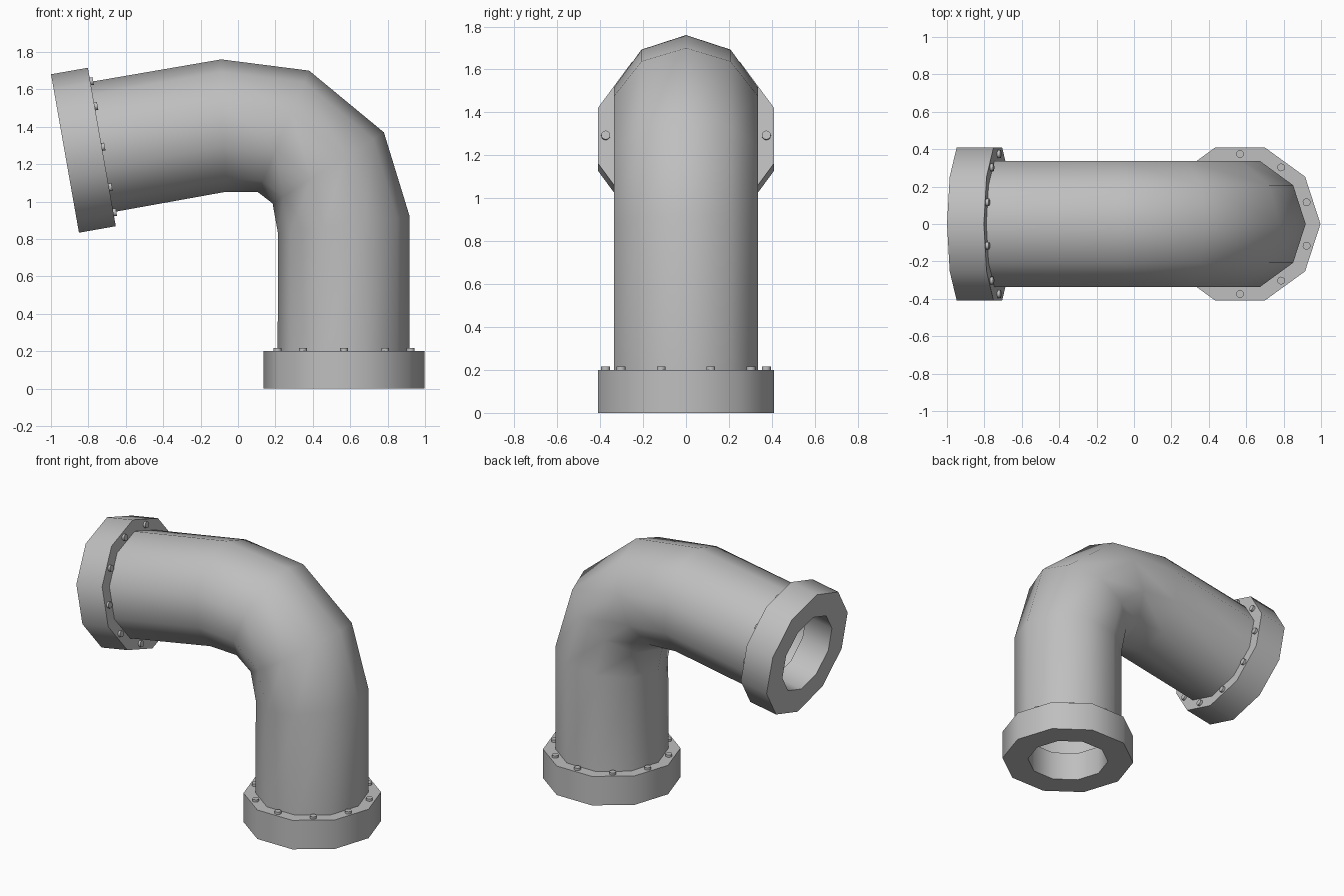
import bpy, bmesh
from math import sin, cos, pi, radians
from mathutils import Vector, Matrix

cube = bpy.data.objects.get("Cube")
if cube:
    bpy.data.objects.remove(cube, do_unlink=True)

SIDES = 10
PIPE_R, FLANGE_R, HOLE_R, BOLT_RING = 0.353, 0.43, 0.263, 0.374
FLANGE_H = 0.2

steel = bpy.data.materials.new("grey_steel")
steel.use_nodes = True
colour = (0.52, 0.52, 0.52, 1)
steel.diffuse_color = colour
steel.node_tree.nodes["Principled BSDF"].inputs["Base Color"].default_value = colour


def finish(bm, name, matrix=Matrix()):
    bmesh.ops.recalc_face_normals(bm, faces=bm.faces)
    mesh = bpy.data.meshes.new(name)
    bm.to_mesh(mesh)
    bm.free()
    mesh.materials.append(steel)
    obj = bpy.data.objects.new(name, mesh)
    obj.matrix_world = matrix
    bpy.context.collection.objects.link(obj)
    bpy.ops.object.select_all(action='DESELECT')
    obj.select_set(True)
    bpy.context.view_layer.objects.active = obj
    bpy.ops.object.shade_smooth_by_angle(angle=radians(45))
    return obj


def ring(bm, centre, u, v):
    angles = [2 * pi * i / SIDES for i in range(SIDES)]
    return [bm.verts.new(centre + u * cos(a) + v * sin(a)) for a in angles]


def bridge(bm, a, b):
    for i in range(SIDES):
        j = (i + 1) % SIDES
        bm.faces.new((a[i], a[j], b[j], b[i]))


# Curved pipe: each ring spans an outer and an inner point of the bend
bm = bmesh.new()
spans = [((0.918, 0.19), (0.212, 0.19)),
         ((0.918, 0.92), (0.214, 0.83)),
         ((0.78, 1.37), (0.185, 0.99)),
         ((0.38, 1.70), (0.107, 1.05)),
         ((-0.09, 1.76), (-0.066, 1.052)),
         ((-0.799, 1.638), (-0.677, 0.942))]
rings = []
for (ox, oz), (ix, iz) in spans:
    outer, inner = Vector((ox, 0, oz)), Vector((ix, 0, iz))
    rings.append(ring(bm, (outer + inner) / 2, (outer - inner) / 2, Vector((0, PIPE_R, 0))))
for a, b in zip(rings, rings[1:]):
    bridge(bm, a, b)
finish(bm, "curved_pipe")


def flange(prefix, matrix):
    # Thick collar with an open bore
    bm = bmesh.new()
    loops = [ring(bm, Vector((0, 0, z)), Vector((r, 0, 0)), Vector((0, r, 0)))
             for r, z in ((HOLE_R, 0), (FLANGE_R, 0), (FLANGE_R, FLANGE_H), (HOLE_R, FLANGE_H))]
    for i in range(4):
        bridge(bm, loops[i], loops[(i + 1) % 4])
    finish(bm, prefix + "_flange", matrix)
    # Bolt heads, one at the middle of each side
    bm = bmesh.new()
    for i in range(SIDES):
        turn = Matrix.Rotation(2 * pi * (i + 0.5) / SIDES, 4, 'Z')
        spot = turn @ Matrix.Translation((BOLT_RING, 0, FLANGE_H + 0.005))
        bmesh.ops.create_cone(bm, cap_ends=True, segments=12, radius1=0.021,
                              radius2=0.021, depth=0.022, matrix=spot)
    finish(bm, prefix + "_bolts", matrix)


flange("bottom", Matrix.Translation((0.567, 0, 0)))
flange("side", Matrix.Translation((-0.925, 0, 1.257)) @ Matrix.Rotation(radians(80), 4, 'Y'))
